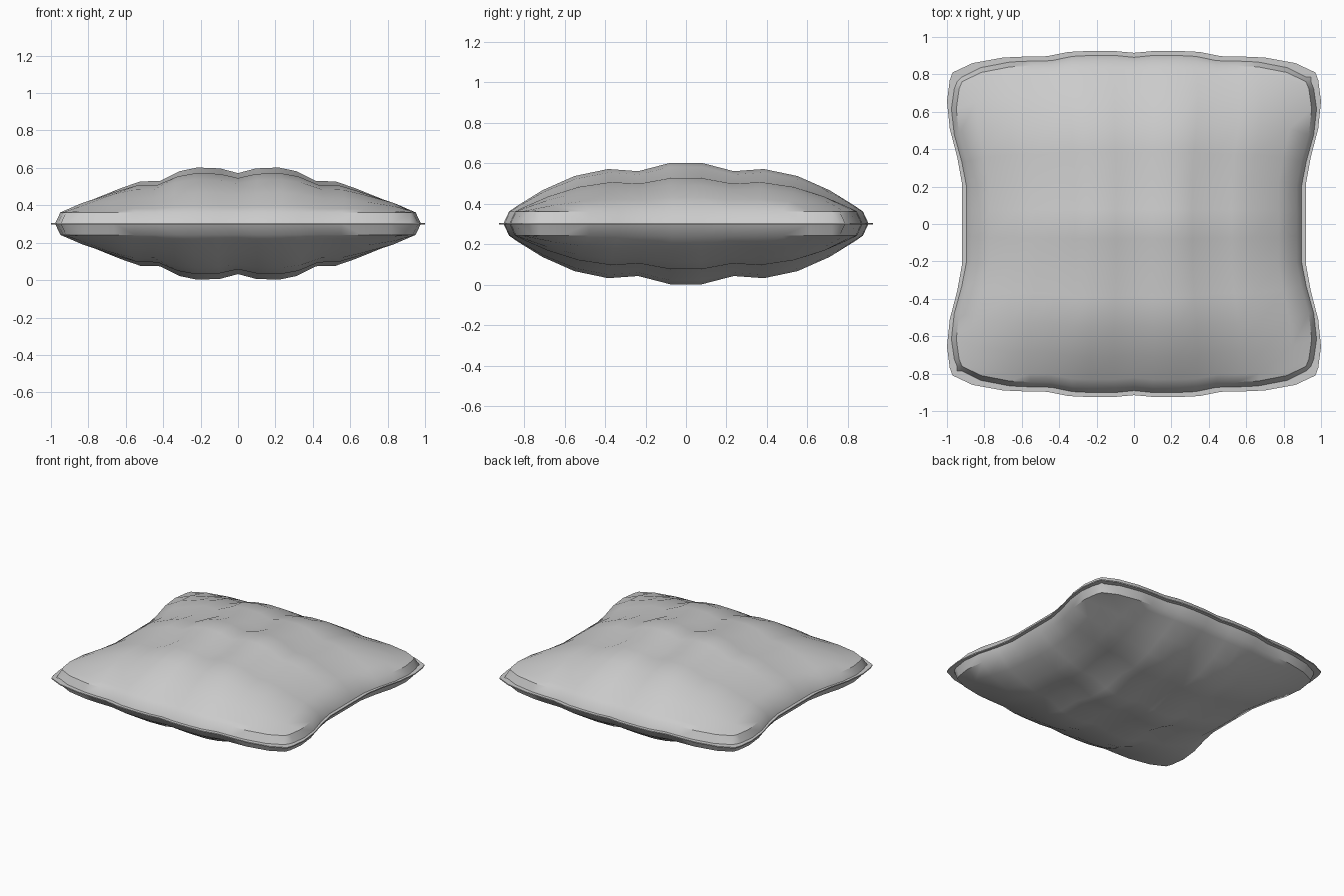
import bpy
import bmesh

cube = bpy.data.objects.get("Cube")
if cube:
    bpy.data.objects.remove(cube, do_unlink=True)

MID, RIM, PUFF = 0.302, 0.06, 0.24     # seam height, edge wall, dome rise
SEAM, EDGE = 0.022, 0.05               # insets of the seam and the dome edge

# Across the width: position, puffiness, half depth of the outline
ACROSS = [(0, .875, .915), (.11, .98, .925), (.25, 1, .925), (.36, .917, .92),
          (.48, .70, .897), (.60, .69, .895), (.72, .54, .89), (.89, .29, .86),
          (1, 0, .81)]
# Along the depth: position, puffiness, half width of the outline
ALONG = [(.09, 1, .92), (.27, .83, .92), (.44, .875, .945), (.63, .73, .985),
         (.81, .44, 1), (.95, .125, .985), (1, 0, .97)]


def mirrored(rows):
    """Extend a half profile to both sides of the centre."""
    left = [(-p, puff, half) for p, puff, half in reversed(rows) if p > 0]
    return left + rows


def point(col, row, inset_x, inset_y, z):
    return (col[0] * (row[2] - inset_x), row[0] * (col[2] - inset_y), z)


def finish(name, bm, mat):
    bmesh.ops.recalc_face_normals(bm, faces=bm.faces[:])
    mesh = bpy.data.meshes.new(name)
    bm.to_mesh(mesh)
    bm.free()
    mesh.materials.append(mat)
    obj = bpy.data.objects.new(name, mesh)
    bpy.context.collection.objects.link(obj)
    bpy.ops.object.select_all(action='DESELECT')
    obj.select_set(True)
    bpy.context.view_layer.objects.active = obj
    bpy.ops.object.shade_smooth_by_angle(angle=0.7)
    return obj


fabric = bpy.data.materials.new("grey fabric")
fabric.use_nodes = True
colour = (0.6, 0.6, 0.6, 1)
fabric.diffuse_color = colour
fabric.node_tree.nodes["Principled BSDF"].inputs["Base Color"].default_value = colour

cols, rows = mirrored(ACROSS), mirrored(ALONG)

# Cushion body: two quilted domes, each with an extra border row down to the seam
bm = bmesh.new()
wide = [cols[0]] + cols + [cols[-1]]
deep = [rows[0]] + rows + [rows[-1]]
for side in (1, -1):
    grid = []
    for i, c in enumerate(wide):
        line = []
        for j, r in enumerate(deep):
            end_x, end_y = i in (0, len(wide) - 1), j in (0, len(deep) - 1)
            rise = 0 if end_x or end_y else RIM + PUFF * c[1] * r[1]
            line.append(bm.verts.new(point(c, r, SEAM if end_x else EDGE,
                                           SEAM if end_y else EDGE,
                                           MID + side * rise)))
        grid.append(line)
    for a, b in zip(grid, grid[1:]):
        for j in range(len(deep) - 1):
            bm.faces.new((a[j], b[j], b[j + 1], a[j + 1]))
bmesh.ops.remove_doubles(bm, verts=bm.verts[:], dist=0.0005)
finish("cushion_body", bm, fabric)

# Seam trim: a thin flat band around the outline
path = [(c, rows[0]) for c in cols] + [(cols[-1], r) for r in rows[1:]]
path += [(c, rows[-1]) for c in cols[-2::-1]] + [(cols[0], r) for r in rows[-2:0:-1]]
bm = bmesh.new()
loops = [[bm.verts.new(point(c, r, inset, inset, MID + dz)) for c, r in path]
         for inset, dz in ((0.04, .004), (0, .004), (0, -.004), (0.04, -.004))]
for k in range(4):
    a, b = loops[k], loops[(k + 1) % 4]
    for i in range(len(path)):
        n = (i + 1) % len(path)
        bm.faces.new((a[i], a[n], b[n], b[i]))
finish("seam_trim", bm, fabric)
